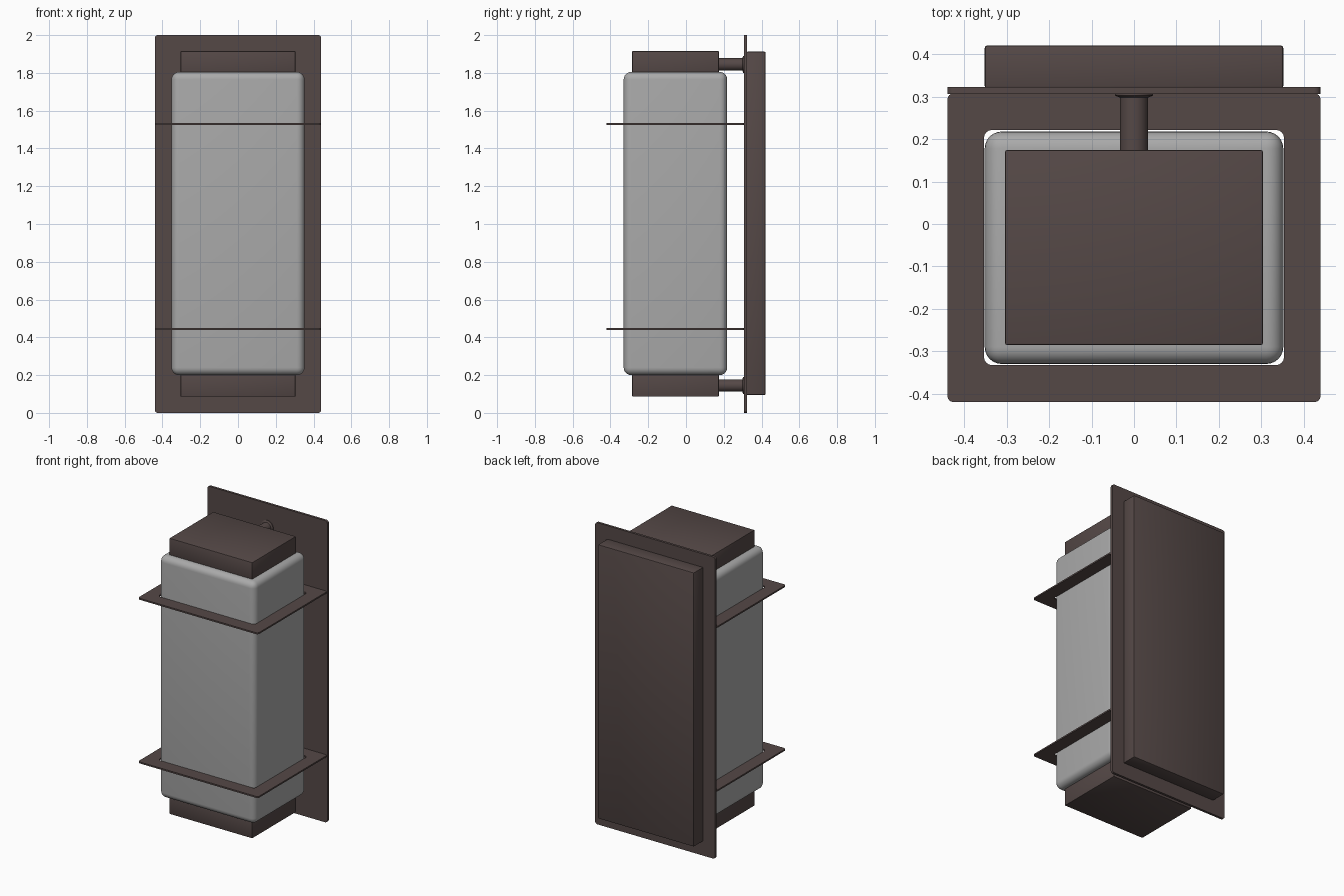
import bpy, bmesh, math
from mathutils import Matrix

if "Cube" in bpy.data.objects:
    bpy.data.objects.remove(bpy.data.objects["Cube"])


def material(name, rgb):
    m = bpy.data.materials.new(name)
    m.diffuse_color = (*rgb, 1)
    m.use_nodes = True
    m.node_tree.nodes["Principled BSDF"].inputs["Base Color"].default_value = m.diffuse_color
    return m


BRONZE = material("dark bronze", (0.09, 0.065, 0.062))
GLASS = material("frosted glass", (0.40, 0.40, 0.40))


def finish(name, bm, mat):
    bmesh.ops.recalc_face_normals(bm, faces=bm.faces)
    me = bpy.data.meshes.new(name)
    bm.to_mesh(me)
    bm.free()
    me.materials.append(mat)
    ob = bpy.data.objects.new(name, me)
    bpy.context.collection.objects.link(ob)
    bpy.context.view_layer.objects.active = ob
    ob.select_set(True)
    bpy.ops.object.shade_smooth_by_angle(angle=math.radians(35))
    ob.select_set(False)
    return ob


def box(name, lo, hi, mat, bevel=0, segs=3, axis=None):
    """Box from corner to corner; bevel all edges, or only those along one axis."""
    bm = bmesh.new()
    bmesh.ops.create_cube(bm, size=1)
    for v in bm.verts:
        v.co = [lo[i] + (v.co[i] + 0.5) * (hi[i] - lo[i]) for i in range(3)]
    if bevel:
        edges = [e for e in bm.edges if axis is None
                 or abs((e.verts[0].co - e.verts[1].co)[axis]) > 1e-5]
        bmesh.ops.bevel(bm, geom=edges, offset=bevel, segments=segs,
                        profile=0.5, affect='EDGES')
    return finish(name, bm, mat)


def rounded_rect(x, y0, y1, r, n=4):
    pts = []
    for cx, cy, a in ((x - r, y1 - r, 0), (r - x, y1 - r, 90),
                      (r - x, y0 + r, 180), (x - r, y0 + r, 270)):
        for i in range(n + 1):
            t = math.radians(a + 90 * i / n)
            pts.append((cx + r * math.cos(t), cy + r * math.sin(t)))
    return pts


def ring(name, z, h):
    """Flat rectangular band with a rectangular hole round the glass."""
    bm = bmesh.new()
    outer = rounded_rect(0.44, -0.42, 0.308, 0.015)
    inner = rounded_rect(0.354, -0.333, 0.222, 0.02)
    loops = [[bm.verts.new((x, y, zz)) for x, y in pts]
             for pts, zz in ((outer, z - h), (outer, z + h), (inner, z + h), (inner, z - h))]
    n = len(outer)
    for k in range(4):
        a, b = loops[k], loops[(k + 1) % 4]
        for i in range(n):
            j = (i + 1) % n
            bm.faces.new((a[i], a[j], b[j], b[i]))
    finish(name, bm, BRONZE)


def rod(name, z):
    """Round arm along y with a flared foot at the plate."""
    bm = bmesh.new()
    prof = [(0.033, 0.165), (0.033, 0.298), (0.045, 0.303), (0.045, 0.31)]
    n = 32
    loops = [[bm.verts.new((r * math.cos(2 * math.pi * i / n), y,
                            z + r * math.sin(2 * math.pi * i / n))) for i in range(n)]
             for r, y in prof]
    for a, b in zip(loops, loops[1:]):
        for i in range(n):
            bm.faces.new((a[i], a[(i + 1) % n], b[(i + 1) % n], b[i]))
    bm.faces.new(loops[0])
    bm.faces.new(loops[-1])
    finish(name, bm, BRONZE)


# wall plate and mounting box behind it
box("wall_plate", (-0.44, 0.307, 0), (0.44, 0.323, 2), BRONZE, 0.015, 4, axis=1)
box("mounting_box", (-0.352, 0.32, 0.095), (0.352, 0.421, 1.912), BRONZE, 0.006, 2)

# glass shade
box("glass_shade", (-0.352, -0.33, 0.2), (0.352, 0.218, 1.805), GLASS, 0.04, 6)

# top and bottom: end cap and arm; bands round the glass
for side, cap_lo, cap_hi, rod_z, ring_z in (("bottom", 0.086, 0.22, 0.145, 0.445),
                                            ("top", 1.785, 1.915, 1.845, 1.53)):
    box(side + "_cap", (-0.304, -0.285, cap_lo), (0.304, 0.174, cap_hi), BRONZE, 0.004, 2)
    rod(side + "_arm", rod_z)
    ring(side + "_band", ring_z, 0.005)
